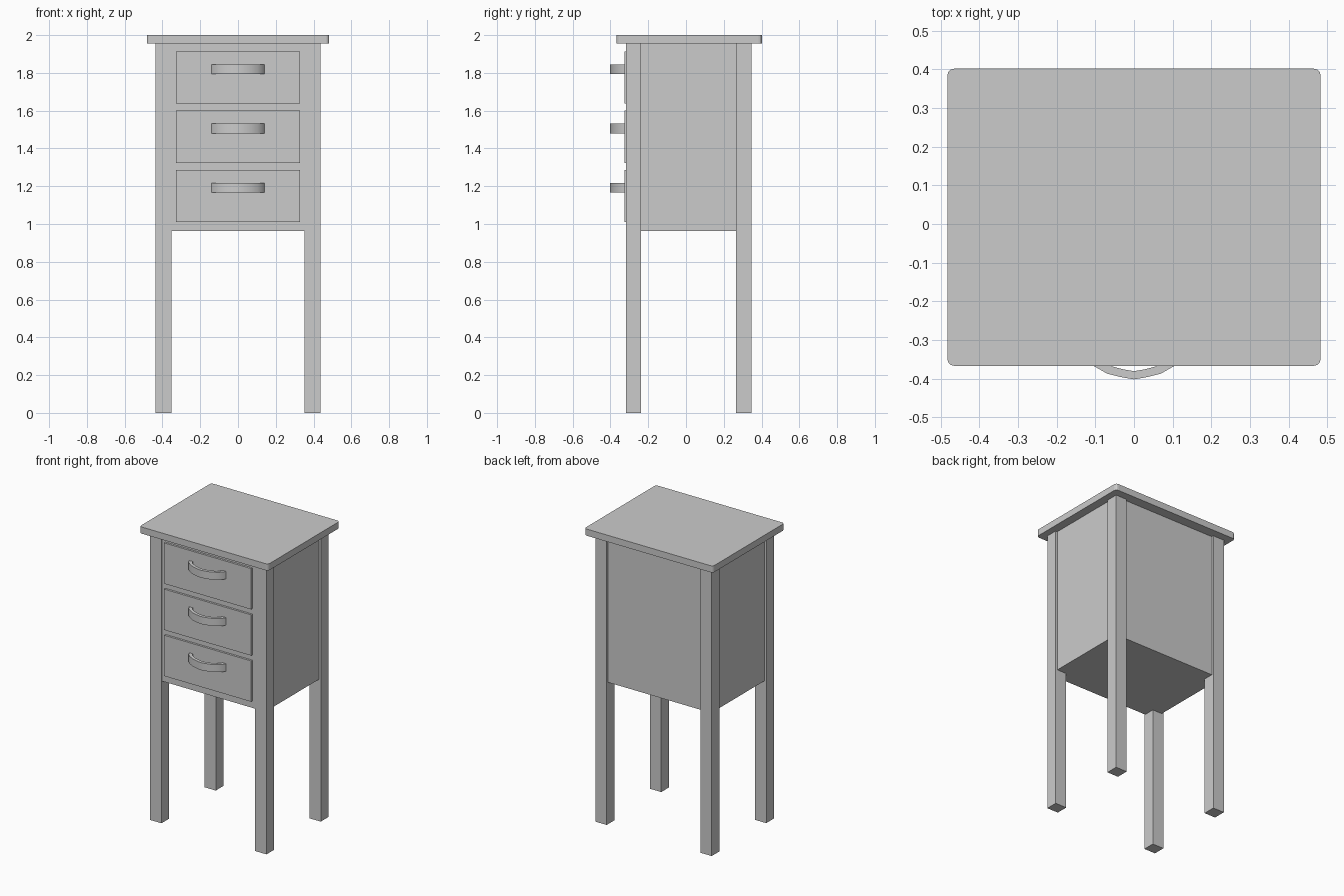
import bpy, bmesh, math

if "Cube" in bpy.data.objects:
    bpy.data.objects.remove(bpy.data.objects["Cube"])


def finish(name, bm):
    bmesh.ops.recalc_face_normals(bm, faces=bm.faces)
    mesh = bpy.data.meshes.new(name)
    bm.to_mesh(mesh)
    bm.free()
    obj = bpy.data.objects.new(name, mesh)
    bpy.context.collection.objects.link(obj)
    return obj


def prism(name, outline, z0, z1):
    """Extrude a plan outline from z0 to z1."""
    bm = bmesh.new()
    face = bm.faces.new([bm.verts.new((x, y, z0)) for x, y in outline])
    ext = bmesh.ops.extrude_face_region(bm, geom=[face])
    for v in ext["geom"]:
        if isinstance(v, bmesh.types.BMVert):
            v.co.z = z1
    return finish(name, bm)


def box(name, x0, x1, y0, y1, z0, z1):
    return prism(name, [(x0, y0), (x1, y0), (x1, y1), (x0, y1)], z0, z1)


# Top board with slightly rounded vertical corners
r = 0.018
outline = []
for cx, cy, start in ((0.483 - r, 0.402 - r, 0), (-0.483 + r, 0.402 - r, 90),
                      (-0.483 + r, -0.367 + r, 180), (0.483 - r, -0.367 + r, 270)):
    for i in range(4):
        a = math.radians(start + 30 * i)
        outline.append((cx + r * math.cos(a), cy + r * math.sin(a)))
prism("top_board", outline, 1.955, 2.0)

# Four square legs running up to the top
for side, sx in (("left", -1), ("right", 1)):
    x0, x1 = sorted((sx * 0.352, sx * 0.437))
    box("front_leg_" + side, x0, x1, -0.318, -0.237, 0, 1.955)
    box("back_leg_" + side, x0, x1, 0.264, 0.348, 0, 1.955)

# Cabinet body, notched around the legs and set just behind their faces
X, xi = 0.424, 0.352
yf, yfi, ybi, yb = -0.312, -0.237, 0.264, 0.334
prism("cabinet_body", [(-xi, yf), (xi, yf), (xi, yfi), (X, yfi), (X, ybi), (xi, ybi),
                       (xi, yb), (-xi, yb), (-xi, ybi), (-X, ybi), (-X, yfi), (-xi, yfi)],
      0.963, 1.955)

# Drawer fronts with bowed strap handles
outer = [(0, -0.402), (0.035, -0.396), (0.07, -0.387), (0.105, -0.367), (0.128, -0.347), (0.14, -0.325)]
inner = [(0.112, -0.325), (0.105, -0.341), (0.085, -0.356), (0.055, -0.369), (0.028, -0.376), (0, -0.381)]
half = outer + inner
strap = half + [(-x, y) for x, y in reversed(half) if x > 0]
for n, z in enumerate((1.01, 1.323, 1.637), 1):
    box(f"drawer_front_{n}", -0.327, 0.327, -0.326, -0.30, z, z + 0.277)
    handle = prism(f"drawer_handle_{n}", strap, z + 0.157, z + 0.208)
    bpy.ops.object.select_all(action="DESELECT")
    handle.select_set(True)
    bpy.context.view_layer.objects.active = handle
    bpy.ops.object.shade_smooth_by_angle(angle=math.radians(35))
